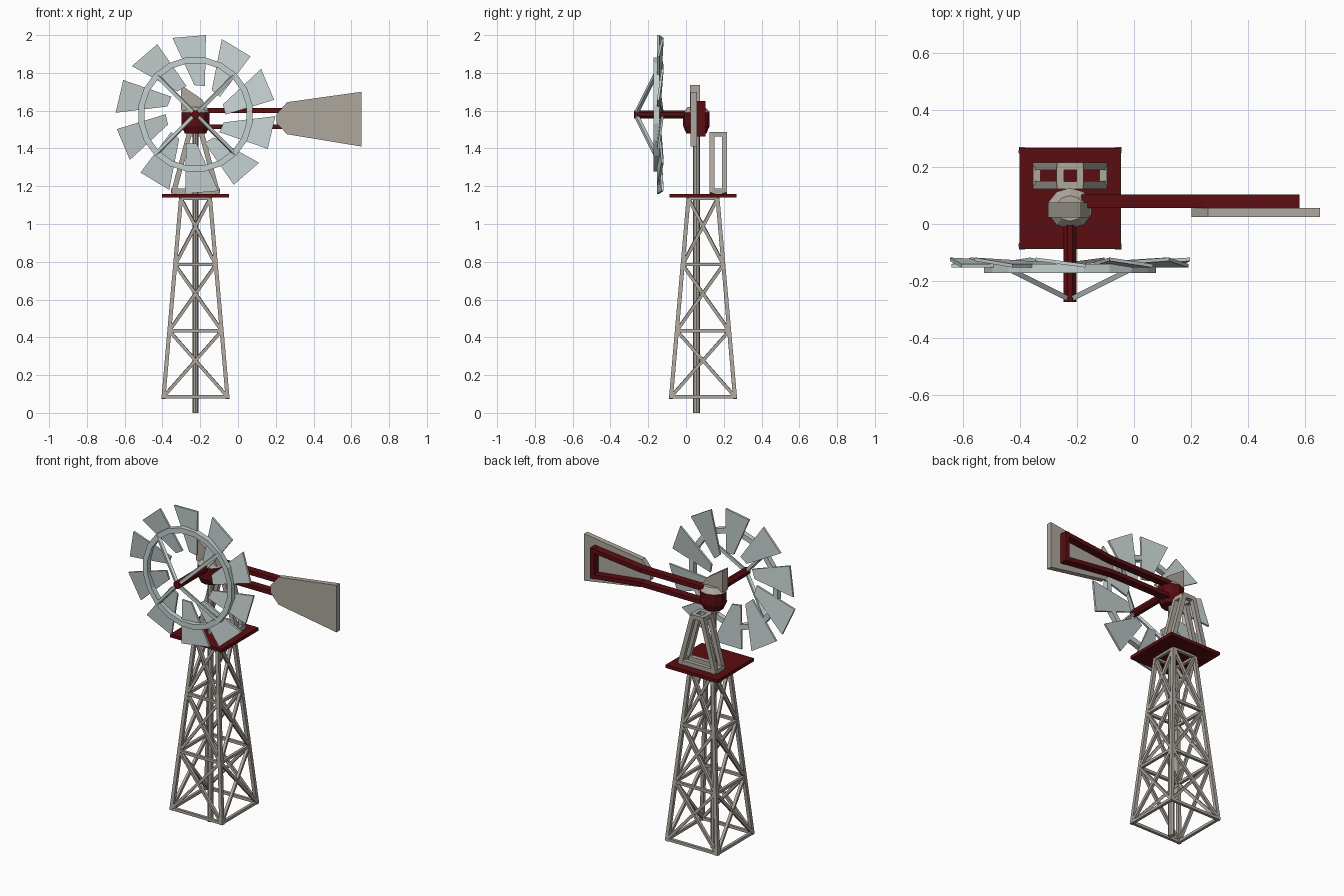
import bpy, bmesh, math
from mathutils import Vector, Matrix

if "Cube" in bpy.data.objects:
    bpy.data.objects.remove(bpy.data.objects["Cube"])

def mat(name, rgb):
    m = bpy.data.materials.new(name)
    m.diffuse_color = (*rgb, 1)
    m.use_nodes = True
    m.node_tree.nodes["Principled BSDF"].inputs["Base Color"].default_value = m.diffuse_color
    return m

STEEL = mat("weathered steel", (0.42, 0.385, 0.34))
PALE = mat("pale blue sheet metal", (0.56, 0.63, 0.63))
RED = mat("dark red paint", (0.105, 0.004, 0.006))

CX, CY = -0.225, 0.09        # tower axis
PY = 0.055                   # pole and head axis in y
HZ = 1.58                    # wheel shaft height

def finish(name, bm, material):
    bmesh.ops.recalc_face_normals(bm, faces=bm.faces)
    me = bpy.data.meshes.new(name)
    bm.to_mesh(me)
    bm.free()
    me.materials.append(material)
    ob = bpy.data.objects.new(name, me)
    bpy.context.collection.objects.link(ob)
    return ob

def add_box(bm, lo, hi):
    lo, hi = Vector(lo), Vector(hi)
    m = Matrix.Translation((lo + hi) / 2) @ Matrix.Diagonal((*(hi - lo), 1))
    bmesh.ops.create_cube(bm, size=1, matrix=m)

def add_bar(bm, a, b, w, h=None):
    """Square bar from a to b; w across, h in the upright direction."""
    a, b = Vector(a), Vector(b)
    z = (b - a).normalized()
    up = Vector((0, 0, 1)) if abs(z.z) < 0.99 else Vector((0, 1, 0))
    x = z.cross(up).normalized()
    y = z.cross(x)
    rot = Matrix((x, y, z)).transposed().to_4x4()
    m = Matrix.Translation((a + b) / 2) @ rot @ Matrix.Diagonal((w, h or w, (b - a).length, 1))
    bmesh.ops.create_cube(bm, size=1, matrix=m)

def add_prism(bm, front, back):
    f = [bm.verts.new(p) for p in front]
    k = [bm.verts.new(p) for p in back]
    bm.faces.new(f)
    bm.faces.new(k[::-1])
    n = len(f)
    for i in range(n):
        bm.faces.new((f[i], k[i], k[(i + 1) % n], f[(i + 1) % n]))

def xz_plate(bm, pts, y0, y1):
    add_prism(bm, [(x, y0, z) for x, z in pts], [(x, y1, z) for x, z in pts])

# Lattice tower: legs, rails and crossed braces
levels = [0.085, 0.435, 0.785, 1.135]
halves = [0.170, 0.139, 0.108, 0.077]
signs = [(-1, -1), (1, -1), (1, 1), (-1, 1)]

def corner(i, level):
    sx, sy = signs[i % 4]
    h = halves[level]
    return Vector((CX + sx * h, CY + sy * h, levels[level]))

legs, braces = bmesh.new(), bmesh.new()
for i in range(4):
    add_bar(legs, corner(i, 0) - Vector((0, 0, 0.01)), corner(i, 3), 0.021)
    for l in range(4):
        add_bar(braces, corner(i, l), corner(i + 1, l), 0.017)
    for l in range(3):
        add_bar(braces, corner(i, l), corner(i + 1, l + 1), 0.017)
        add_bar(braces, corner(i + 1, l), corner(i, l + 1), 0.017)
finish("tower_legs", legs, STEEL)
finish("tower_braces", braces, STEEL)

# Platform and central pole
bm = bmesh.new()
add_box(bm, (CX - 0.177, CY - 0.177, 1.14), (CX + 0.177, CY + 0.177, 1.16))
finish("platform", bm, RED)
bm = bmesh.new()
bmesh.ops.create_cone(bm, cap_ends=True, segments=8, radius1=0.019, radius2=0.019, depth=1.52,
                      matrix=Matrix.Translation((CX, PY, 0.76)) @ Matrix.Diagonal((0.85, 1, 1, 1)))
finish("central_pole", bm, STEEL)

# Small trestle standing on the platform behind the pole
bm = bmesh.new()
for y in (0.137, 0.203):
    for s in (-1, 1):
        add_bar(bm, (CX + s * 0.117, y, 1.162), (CX + s * 0.032, y, 1.48), 0.027)
    add_bar(bm, (CX - 0.12, y, 1.175), (CX + 0.12, y, 1.175), 0.026)
    add_bar(bm, (CX - 0.042, y, 1.475), (CX + 0.042, y, 1.475), 0.026)
for s in (-1, 1):
    add_bar(bm, (CX + s * 0.117, 0.137, 1.175), (CX + s * 0.117, 0.203, 1.175), 0.026)
    add_bar(bm, (CX + s * 0.035, 0.137, 1.475), (CX + s * 0.035, 0.203, 1.475), 0.026)
finish("trestle", bm, STEEL)

# Gear case with a tapered underside
bm = bmesh.new()
for z, d, r1, r2 in ((1.555, 0.07, 0.078, 0.078), (1.50, 0.04, 0.06, 0.078)):
    bmesh.ops.create_cone(bm, cap_ends=True, segments=10, radius1=r1, radius2=r2, depth=d,
                          matrix=Matrix.Translation((CX, PY, z)) @ Matrix.Diagonal((1, 0.9, 1, 1)))
finish("gear_case", bm, RED)

# Sheet roof on the case with an upright fin
bm = bmesh.new()
bmesh.ops.create_cone(bm, cap_ends=True, segments=10, radius1=0.08, radius2=0.05, depth=0.03,
                      matrix=Matrix.Translation((CX, PY, 1.605)) @ Matrix.Diagonal((1, 0.9, 1, 1)))
xz_plate(bm, [(-0.302, 1.60), (-0.302, 1.735), (-0.19, 1.66), (-0.155, 1.60)], 0.022, 0.075)
finish("case_roof", bm, STEEL)

# Wheel shaft
bm = bmesh.new()
bmesh.ops.create_cone(bm, cap_ends=True, segments=8, radius1=0.024, radius2=0.024, depth=0.30,
                      matrix=Matrix.Translation((CX, -0.125, HZ)) @ Matrix.Rotation(math.pi / 2, 4, 'X')
                      @ Matrix.Rotation(math.pi / 8, 4, 'Z'))
finish("wheel_shaft", bm, RED)

# Wheel: slanted spokes and a flat ring
bm = bmesh.new()
for k in range(4):
    a = math.radians(45 + 90 * k)
    d = Vector((math.cos(a), 0, math.sin(a)))
    add_bar(bm, Vector((CX, -0.262, HZ)) + d * 0.012, Vector((CX, -0.162, HZ)) + d * 0.295, 0.018)
finish("wheel_spokes", bm, PALE)

bm = bmesh.new()
N = 20
rings = []
for k in range(N):
    a = 2 * math.pi * (k + 0.5) / N
    rings.append([bm.verts.new((CX + r * math.cos(a), y, HZ + r * math.sin(a)))
                  for r, y in ((0.274, -0.172), (0.306, -0.172), (0.306, -0.14), (0.274, -0.14))])
for k in range(N):
    p, q = rings[k], rings[(k + 1) % N]
    for j in range(4):
        bm.faces.new((p[j], p[(j + 1) % 4], q[(j + 1) % 4], q[j]))
finish("wheel_ring", bm, PALE)

# Ten pitched, tapered blades: (tangent, radius) outline
outline = [(-0.122, 0.405), (0.055, 0.42), (0.050, 0.15), (-0.006, 0.155)]
bm = bmesh.new()
for k in range(10):
    a = math.radians(90 - 36 * k)
    out = Vector((math.cos(a), 0, math.sin(a)))
    side = Vector((math.sin(a), 0, -math.cos(a)))
    base = [Vector((CX, -0.136 - 0.13 * (t + 0.03), HZ)) + out * r + side * t for t, r in outline]
    half = Vector((0, 0.006, 0))
    add_prism(bm, [p - half for p in base], [p + half for p in base])
finish("wheel_blades", bm, PALE)

# Tail boom: twin rails that flare and close behind the vane
bm = bmesh.new()
y = 0.08
for s in (-1, 1):
    path = [(CX + 0.04, y, 1.558 + s * 0.043), (0.24, y, 1.558 + s * 0.043), (0.57, y, 1.556 + s * 0.08)]
    add_bar(bm, path[0], path[1], 0.046, 0.026)
    add_bar(bm, path[1], path[2], 0.046, 0.026)
add_box(bm, (0.556, 0.057, 1.462), (0.583, 0.103, 1.65))
finish("tail_boom", bm, RED)

# Tail vane
bm = bmesh.new()
xz_plate(bm, [(0.203, 1.58), (0.26, 1.645), (0.655, 1.70), (0.655, 1.41), (0.26, 1.475), (0.203, 1.535)],
         0.025, 0.057)
finish("tail_vane", bm, STEEL)
